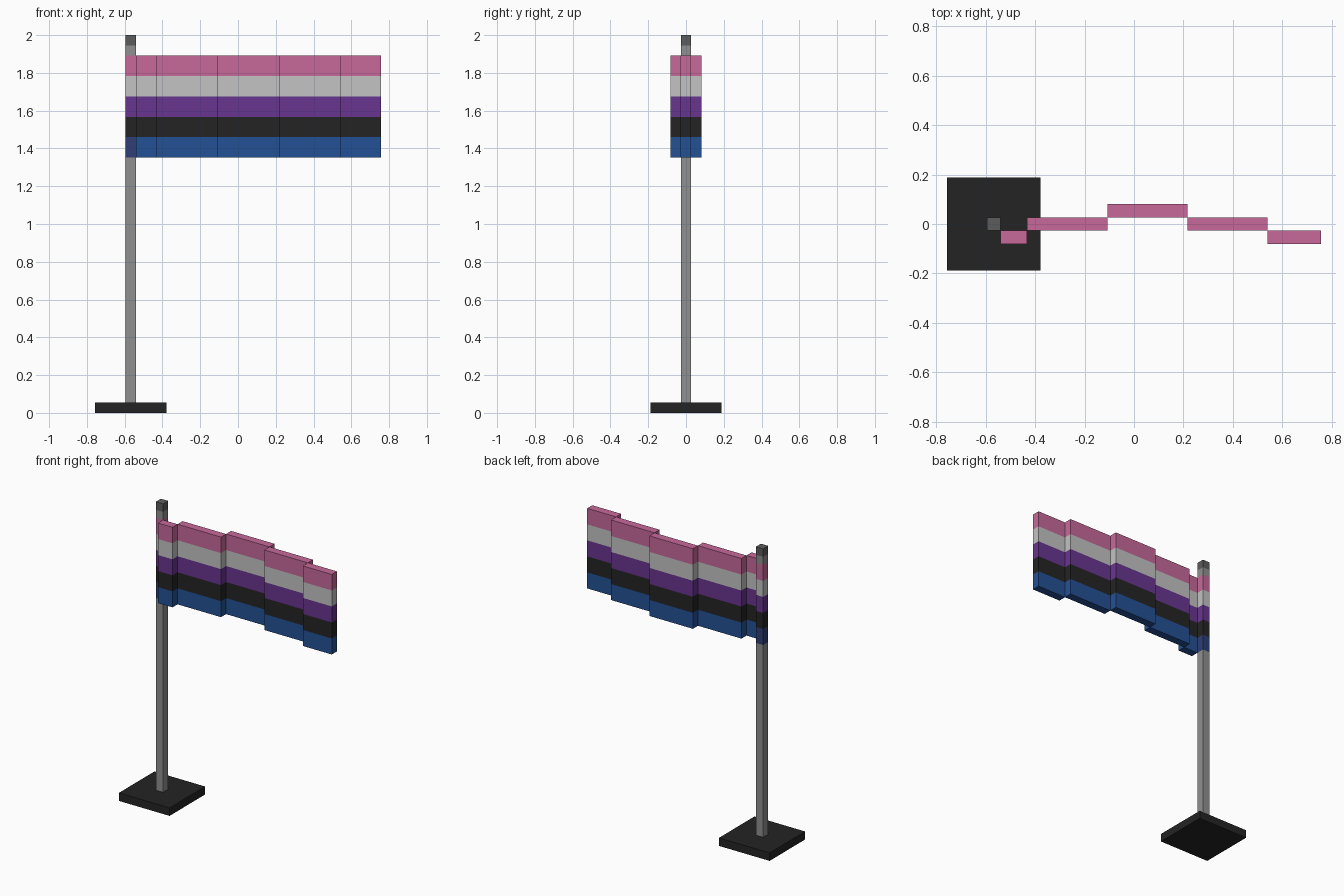
import bpy, bmesh
from mathutils import Vector

cube = bpy.data.objects.get("Cube")
if cube:
    bpy.data.objects.remove(cube, do_unlink=True)

U = 2 / 37  # one block unit


def linear(c):
    c /= 255
    return c / 12.92 if c <= 0.04045 else ((c + 0.055) / 1.055) ** 2.4


def material(name, r, g, b):
    m = bpy.data.materials.new(name)
    col = (linear(r), linear(g), linear(b), 1)
    m.diffuse_color = col
    m.use_nodes = True
    bsdf = next(n for n in m.node_tree.nodes if n.type == 'BSDF_PRINCIPLED')
    bsdf.inputs["Base Color"].default_value = col
    return m


black = material("black", 36, 36, 36)
grey = material("pole grey", 144, 144, 144)
dark_grey = material("cap grey", 92, 92, 92)
pink = material("pink", 199, 105, 154)
pale = material("pale grey", 195, 195, 195)
purple = material("purple", 105, 53, 144)
blue = material("blue", 36, 81, 149)
navy = material("sleeve navy", 46, 62, 118)

STRIPES = [blue, black, purple, pale, pink]  # bottom to top
FLAG_Z = 25                                  # flag bottom, in units
STRIPE_H = 2


def block(name, x, y, z, bands):
    """Box spanning x, y, z ranges (units); bands = [(top height, material)]."""
    lo, hi = Vector((x[0], y[0], z[0])), Vector((x[1], y[1], z[1]))
    bm = bmesh.new()
    bmesh.ops.create_cube(bm, size=1)
    for v in bm.verts:
        v.co = [((lo + hi) / 2)[i] + v.co[i] * (hi - lo)[i] for i in range(3)]
    # cut a loop at every colour change
    for top, _ in bands[:-1]:
        bmesh.ops.bisect_plane(bm, geom=bm.verts[:] + bm.edges[:] + bm.faces[:],
                               plane_co=(0, 0, top), plane_no=(0, 0, 1))
    mats = list(dict.fromkeys(m for _, m in bands))
    for f in bm.faces:
        h = f.calc_center_median().z
        band = next((m for top, m in bands if h <= top + 1e-4), bands[-1][1])
        f.material_index = mats.index(band)
    bmesh.ops.scale(bm, vec=(U, U, U), verts=bm.verts)
    bmesh.ops.recalc_face_normals(bm, faces=bm.faces)
    me = bpy.data.meshes.new(name)
    bm.to_mesh(me)
    bm.free()
    for m in mats:
        me.materials.append(m)
    ob = bpy.data.objects.new(name, me)
    bpy.context.collection.objects.link(ob)
    return ob


def stripes(colours):
    return [(FLAG_Z + STRIPE_H * (i + 1), m) for i, m in enumerate(colours)]


# Base, pole with striped sleeve, and cap
block("base", (-14, -7), (-3.5, 3.5), (0, 1), [(1, black)])
block("pole", (-11, -10), (-0.5, 0.5), (1, 36),
      [(FLAG_Z, grey)] + stripes([navy] + STRIPES[1:]) + [(36, grey)])
block("pole_cap", (-11, -10), (-0.5, 0.5), (36, 37), [(37, dark_grey)])

# Waving flag: panels stepped back and forth in depth
edges = [-10, -8, -2, 4, 10, 14]
depths = [-1, 0, 1, 0, -1]
for i, d in enumerate(depths):
    block(f"flag_panel_{i + 1}", (edges[i], edges[i + 1]), (d - 0.5, d + 0.5),
          (FLAG_Z, FLAG_Z + STRIPE_H * len(STRIPES)), stripes(STRIPES))
